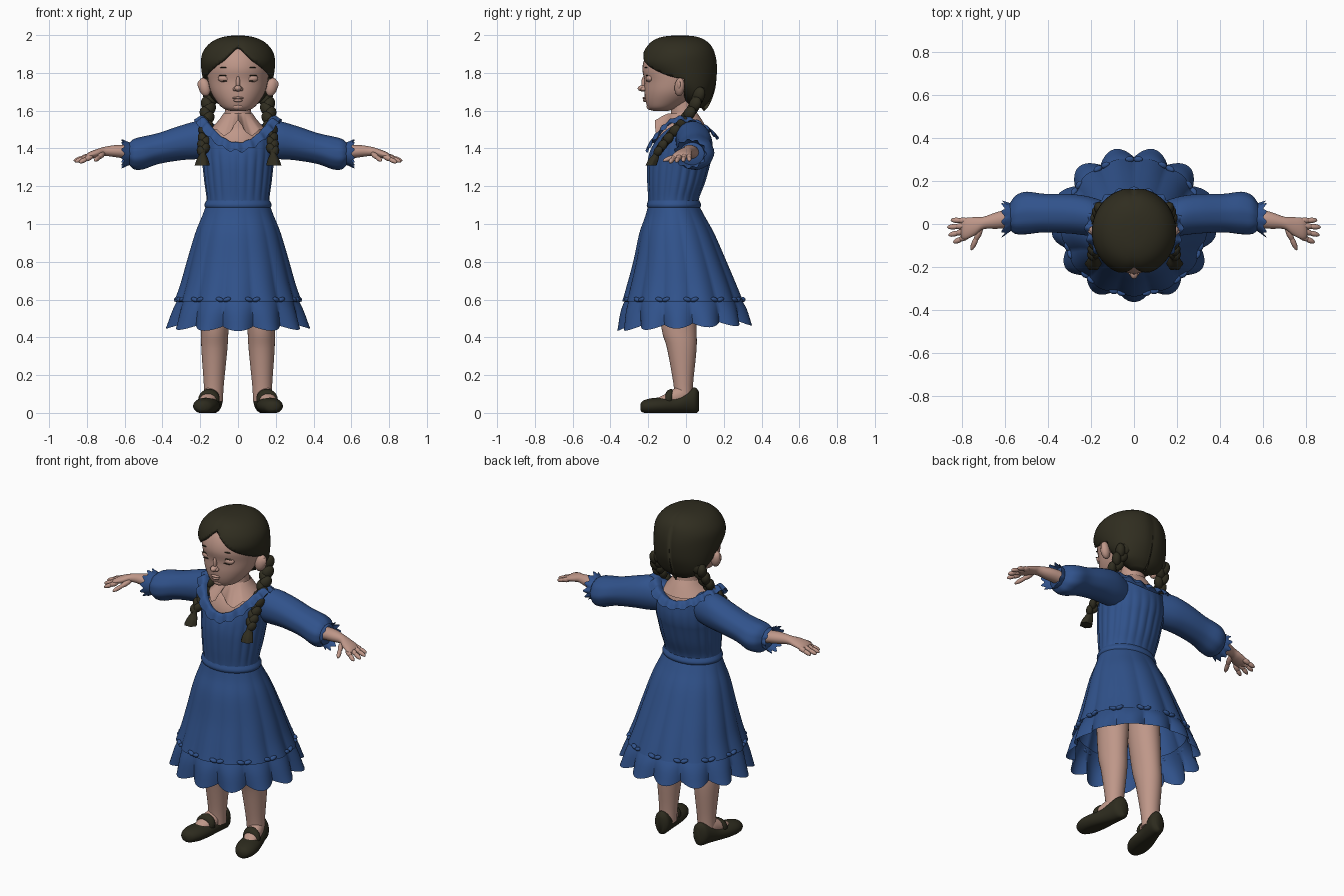
import bpy, bmesh, math
from mathutils import Vector, Matrix

if "Cube" in bpy.data.objects:
    bpy.data.objects.remove(bpy.data.objects["Cube"])


def material(name, r, g, b):
    m = bpy.data.materials.new(name)
    m.use_nodes = True
    m.diffuse_color = (r, g, b, 1)
    bsdf = next(n for n in m.node_tree.nodes if n.type == "BSDF_PRINCIPLED")
    bsdf.inputs["Base Color"].default_value = (r, g, b, 1)
    bsdf.inputs["Roughness"].default_value = 0.8
    return m


BLUE = material("blue cloth", 0.03, 0.085, 0.26)
SKIN = material("skin", 0.52, 0.31, 0.25)
HAIR = material("dark hair", 0.029, 0.026, 0.014)
SHOE = material("dark leather", 0.026, 0.024, 0.013)


def finish(name, bm, mat, mirror):
    bmesh.ops.recalc_face_normals(bm, faces=bm.faces)
    mesh = bpy.data.meshes.new(name)
    bm.to_mesh(mesh)
    bm.free()
    mesh.materials.append(mat)
    obj = bpy.data.objects.new(name, mesh)
    bpy.context.collection.objects.link(obj)
    bpy.ops.object.select_all(action="DESELECT")
    obj.select_set(True)
    bpy.context.view_layer.objects.active = obj
    bpy.ops.object.shade_smooth_by_angle(angle=math.radians(55))
    if mirror:
        obj.modifiers.new("mirror", "MIRROR")
    return obj


def spline(rings, steps):
    """Catmull-Rom resampling of ring tuples."""
    out = []
    last = len(rings) - 1
    for i in range(last):
        a, b, c, d = (rings[max(0, min(last, i + k))] for k in (-1, 0, 1, 2))
        for s in range(steps):
            t = s / steps
            out.append([q + t / 2 * (r - p + t * (2*p - 5*q + 4*r - w + t * (3*q - p - 3*r + w)))
                        for p, q, r, w in zip(a, b, c, d)])
    return out + [list(rings[-1])]


def loft(name, rings, mat, axis="z", n=40, steps=4, wave=None, cap=True, mirror=False):
    """Skin elliptical rings (x, y, z, a, b) lying across the given axis."""
    bm = bmesh.new()
    loops = []
    rings = spline(rings, steps)
    for i, (x, y, z, a, b) in enumerate(rings):
        loop = []
        for k in range(n):
            ang = math.tau * k / n
            f, dz = wave(ang, i / (len(rings) - 1)) if wave else (1, 0)
            c, s = a * f * math.cos(ang), b * f * math.sin(ang)
            p = {"z": (x + c, y + s, z + dz), "x": (x + dz, y + c, z + s),
                 "y": (x + c, y, max(0, z + s))}[axis]
            loop.append(bm.verts.new(p))
        loops.append(loop)
    for lo, hi in zip(loops, loops[1:]):
        for k in range(n):
            bm.faces.new((lo[k], lo[k - 1], hi[k - 1], hi[k]))
    if cap:
        bm.faces.new(loops[0])
        bm.faces.new(loops[-1])
    return finish(name, bm, mat, mirror)


def upright(*rows):
    """Rows of (z, half width, front y, back y[, x]) as rings."""
    return [((r[4] if len(r) > 4 else 0), (r[2] + r[3]) / 2, r[0], r[1], (r[3] - r[2]) / 2)
            for r in rows]


def blobs(name, items, mat, mirror=False):
    """Ellipsoids given as (centre, radii[, direction of the long z axis])."""
    bm = bmesh.new()
    for loc, size, *way in items:
        turn = Vector(way[0]).to_track_quat("Z", "Y").to_matrix().to_4x4() if way else Matrix()
        bmesh.ops.create_uvsphere(bm, u_segments=16, v_segments=10, radius=1,
                                  matrix=Matrix.Translation(loc) @ turn @ Matrix.Diagonal((*size, 1)))
    return finish(name, bm, mat, mirror)


# Skirt with a scalloped hem ruffle of thirteen folds
FOLDS = 13


def fold(ang):
    return 2 * abs(math.cos(FOLDS / 2 * (ang + math.pi / 2))) - 1


loft("skirt", upright((1.10, .168, -.2, .068), (1.04, .19, -.215, .1), (.95, .225, -.245, .15),
                      (.8, .268, -.275, .215), (.68, .3, -.305, .265), (.59, .33, -.328, .3)),
     BLUE, n=156, cap=False, wave=lambda a, f: (1 + .03 * f * fold(a), 0))
loft("hem_ruffle", upright((.62, .305, -.31, .28), (.55, .335, -.333, .315), (.46, .36, -.34, .335)),
     BLUE, n=156, cap=False,
     wave=lambda a, f: (1 + (.01 + .06 * f) * fold(a), f * (.015 * math.sin(a) - .012 * fold(a))))
gathers = []
for k in range(FOLDS):
    ang = math.tau * (k + .5) / FOLDS - math.pi / 2
    for side in (-.06, .06):
        gathers.append(((.325 * math.cos(ang + side), .314 * math.sin(ang + side) - .012, .6),
                        (.014, .012, .022), (-math.sin(ang), math.cos(ang), side * 5)))
blobs("hem_gathers", gathers, BLUE)


# Bodice, belt and neckline ruffle
def neckline(ang):
    s = math.sin(ang)
    return .12 * math.cos(ang) ** 2 + (.05 * s * s if s > 0 else 0)


loft("bodice", upright((1.09, .165, -.2, .065), (1.14, .165, -.2, .07), (1.22, .175, -.204, .1),
                       (1.31, .185, -.204, .125), (1.37, .192, -.195, .14), (1.41, .185, -.18, .135)),
     BLUE, n=168, cap=False,
     wave=lambda a, f: (1 + .035 * math.sin(math.pi * f) * (abs(math.cos(11 * a)) - .5),
                        neckline(a) * max(0, (f - .7) / .3)))
loft("belt", upright((1.08, .168, -.2, .07), (1.1, .178, -.208, .08), (1.125, .167, -.2, .07)),
     BLUE, cap=False)
loft("neckline_ruffle", upright((1.425, .158, -.168, .105), (1.43, .19, -.19, .14),
                                (1.385, .225, -.208, .168)),
     BLUE, n=160, cap=False,
     wave=lambda a, f: (1 + .035 * f * math.cos(20 * a),
                        neckline(a) * (1 + .35 * f) + .008 * f * math.cos(20 * a + 1)))

# Sleeves with gathered cuffs
loft("sleeves", [(.1, .02, 1.44, .07, .08), (.2, .035, 1.445, .09, .1), (.3, .047, 1.43, .092, .092),
                 (.42, .05, 1.4, .09, .082), (.5, .05, 1.377, .099, .087), (.55, .042, 1.37, .09, .08),
                 (.578, .033, 1.372, .062, .056)], BLUE, axis="x", mirror=True,
     wave=lambda a, f: (1 + .02 * f * math.cos(9 * a), 0))
loft("cuff_frills", [(.565, .033, 1.372, .06, .055), (.59, .028, 1.372, .072, .066),
                     (.61, .022, 1.372, .082, .074)], BLUE, axis="x", n=88, cap=False, mirror=True,
     wave=lambda a, f: (1 + .08 * f * math.cos(11 * a), .008 * f * math.cos(11 * a)))

# Forearms, hands and fingers
loft("forearms", [(.55, .03, 1.378, .042, .036), (.63, .018, 1.385, .04, .034),
                  (.7, .005, 1.385, .029, .025), (.74, -.01, 1.376, .042, .023),
                  (.785, -.022, 1.363, .05, .019), (.805, -.026, 1.356, .038, .012)],
     SKIN, axis="x", n=24, mirror=True)
fingers = []
for start, tip in (((.77, .015, 1.364), (.852, .018, 1.338)), ((.78, -.008, 1.364), (.868, -.015, 1.335)),
                   ((.78, -.032, 1.362), (.862, -.052, 1.33)), ((.77, -.054, 1.36), (.84, -.086, 1.326)),
                   ((.71, -.015, 1.374), (.758, -.12, 1.335))):
    a, b = Vector(start), Vector(tip)
    for t, r in ((.3, .0145), (.68, .0125)):
        fingers.append((a.lerp(b, t), (r, r, (b - a).length * .34), b - a))
blobs("fingers", fingers, SKIN, mirror=True)

# Legs, feet and strapped shoes
loft("legs", upright((1.0, .08, -.15, .04, .1), (.7, .085, -.15, .05, .11), (.45, .073, -.13, .055, .122),
                     (.34, .069, -.1, .056, .125), (.15, .053, -.066, .037, .128),
                     (.06, .05, -.06, .035, .13)), SKIN, n=32, mirror=True)
loft("feet", [(.17, -.155, .06, .025, .016), (.16, -.11, .066, .044, .034), (.148, -.06, .08, .047, .05),
              (.136, -.01, .09, .046, .06), (.13, .03, .09, .03, .05)], SKIN, axis="y", n=24, mirror=True)
loft("shoes", [(.186, -.242, .03, .012, .015), (.183, -.226, .033, .042, .032),
               (.176, -.18, .036, .062, .042), (.165, -.12, .038, .065, .044),
               (.15, -.05, .042, .056, .046), (.136, .01, .06, .052, .062),
               (.129, .05, .066, .045, .068), (.125, .069, .06, .02, .05)],
     SHOE, axis="y", n=28, mirror=True)
loft("shoe_straps", [(.158, -.108, .066, .045, .036), (.157, -.1, .07, .054, .047),
                     (.152, -.08, .075, .055, .052), (.15, -.072, .077, .046, .046)],
     SHOE, axis="y", n=28, steps=2, mirror=True)

# Neck, chest and pointed collar
loft("neck_and_chest", upright((1.36, .16, -.17, .1), (1.44, .15, -.165, .105), (1.5, .125, -.14, .09),
                               (1.54, .09, -.1, .07), (1.58, .071, -.08, .056), (1.68, .07, -.08, .05)),
     SKIN)


def collar_wave(ang, f):
    d = abs((ang + math.pi / 2 + math.pi) % math.tau - math.pi)
    tip = max(0, 1 - abs(d - .5) / .35)
    gap = max(0, 1 - d / .25)
    return 1 + .03 * f * tip, f * (.05 * gap - .035 * tip)


loft("collar", upright((1.585, .078, -.087, .062), (1.55, .102, -.118, .085), (1.5, .148, -.165, .113)),
     SKIN, n=96, cap=False, wave=collar_wave)

# Head and facial features
loft("head", upright((1.598, .035, -.17, -.1), (1.612, .078, -.198, -.05), (1.65, .114, -.214, .02),
                     (1.7, .144, -.22, .08), (1.76, .159, -.22, .11), (1.82, .164, -.231, .125),
                     (1.88, .156, -.218, .12), (1.93, .12, -.185, .09), (1.965, .05, -.12, .02)), SKIN)
blobs("nose_and_lips", [((0, -.226, 1.718), (.02, .03, .017)), ((0, -.222, 1.748), (.011, .014, .035)),
                        ((0, -.218, 1.667), (.03, .012, .007)), ((0, -.216, 1.654), (.024, .013, .008)),
                        ((0, -.185, 1.622), (.035, .024, .02))], SKIN)
blobs("eyes_and_nostrils", [((.07, -.191, 1.77), (.037, .021, .02)),
                            ((.016, -.224, 1.714), (.011, .016, .011))], SKIN, mirror=True)
blobs("ears", [((.178, -.034, 1.725), (.026, .032, .05), (.25, .1, 1)),
               ((.195, -.04, 1.735), (.01, .02, .028), (.25, .1, 1))], SKIN, mirror=True)
blobs("lashes_and_brows", [((.07, -.207, 1.786), (.034, .006, .003)),
                           ((.07, -.21, 1.757), (.024, .004, .0015)),
                           ((.072, -.211, 1.828), (.024, .008, .003))], HAIR, mirror=True)

# Hair cap: half a shell, parted at the middle and trimmed around the face
hair = loft("hair", upright((1.615, .06, .02, .09), (1.65, .125, -.01, .122), (1.7, .16, -.07, .145),
                            (1.76, .182, -.16, .162), (1.84, .194, -.235, .166), (1.9, .188, -.23, .156),
                            (1.945, .16, -.205, .135), (1.975, .12, -.17, .1), (1.992, .07, -.12, .055),
                            (1.998, .02, -.06, .0)), HAIR, n=64,
            wave=lambda a, f: (1.01 - .035 * math.exp(-(math.cos(a) / .13) ** 2), 0))
bm = bmesh.new()
bm.from_mesh(hair.data)
peak, slope = 1.945, .95
for point, normal, clear in (((0, 0, 0), (1, 0, 0), True), ((0, 0, peak), (slope, 0, 1), False),
                             ((0, -.01, 0), (0, 1, 0), False)):
    bmesh.ops.bisect_plane(bm, geom=bm.verts[:] + bm.edges[:] + bm.faces[:], plane_co=point,
                           plane_no=normal, clear_inner=clear)
face_side = []
for f in bm.faces:
    c = f.calc_center_median()
    if c.y < -.01 and c.z < peak - slope * c.x:
        face_side.append(f)
bmesh.ops.delete(bm, geom=face_side, context="FACES")
bm.to_mesh(hair.data)
bm.free()
hair.modifiers.new("mirror", "MIRROR")
shell = hair.modifiers.new("thickness", "SOLIDIFY")
shell.thickness = .025

# Braids: alternating plump strands along a curve, ending in a tuft
path = [Vector(p) for p in spline([(.14, .075, 1.7), (.16, .035, 1.61), (.17, -.04, 1.515),
                                   (.18, -.11, 1.435), (.187, -.155, 1.375)], 4)]
strands = []
for i in range(len(path) - 1):
    along = (path[i + 1] - path[i]).normalized()
    side = Vector((1 if i % 2 else -1, 0, 0))
    r = .036 - .0008 * i
    strands.append((path[i] + side * .011, (r * .8, r, r * 1.25), along - side * .5))
blobs("braids", strands, HAIR, mirror=True)
loft("braid_tufts", upright((1.395, .022, -.165, -.12, .186), (1.37, .017, -.175, -.138, .187),
                            (1.34, .03, -.2, -.145, .188), (1.31, .037, -.215, -.155, .19)),
     HAIR, n=24, mirror=True, wave=lambda a, f: (1 + .08 * f * math.cos(6 * a), 0))
